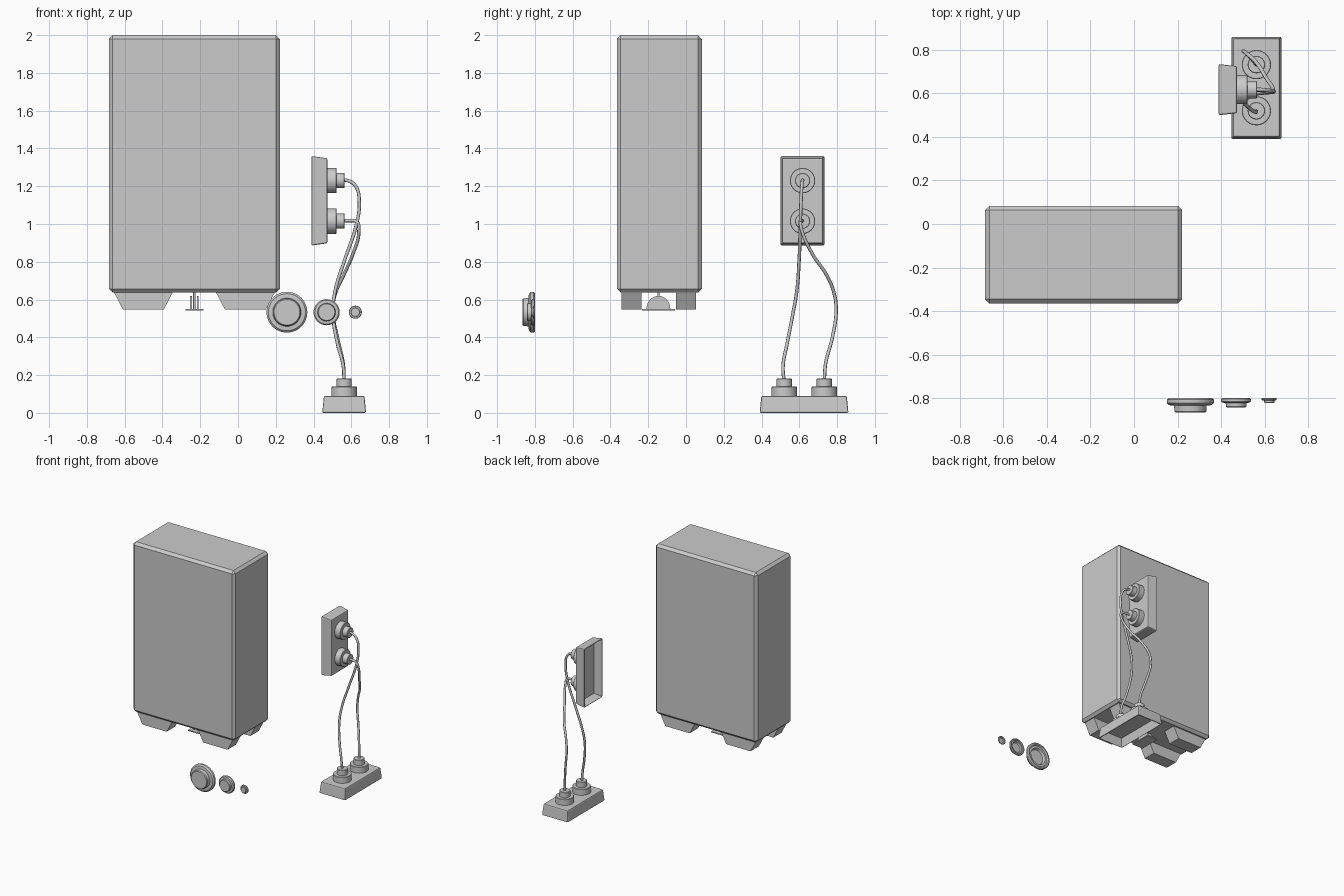
import bpy, bmesh, math
from mathutils import Matrix, Vector

if "Cube" in bpy.data.objects:
    bpy.data.objects.remove(bpy.data.objects["Cube"])


def finish(name, bm, mat=None, bevel=0, smooth=False):
    if mat:
        bm.transform(mat)
    bmesh.ops.recalc_face_normals(bm, faces=bm.faces)
    me = bpy.data.meshes.new(name)
    bm.to_mesh(me)
    bm.free()
    ob = bpy.data.objects.new(name, me)
    bpy.context.collection.objects.link(ob)
    if bevel:
        m = ob.modifiers.new("bevel", 'BEVEL')
        m.width, m.segments = bevel, 1
    if smooth:
        bpy.ops.object.select_all(action='DESELECT')
        bpy.context.view_layer.objects.active = ob
        ob.select_set(True)
        bpy.ops.object.shade_smooth_by_angle(angle=math.radians(30))
    return ob


def taper_box(bm, w, d, h, w2, d2):
    """Box from z=0 to z=h whose top is w2 x d2; returns its bottom face."""
    rings = [[bm.verts.new((sx * a / 2, sy * b / 2, z))
              for sx, sy in ((-1, -1), (1, -1), (1, 1), (-1, 1))]
             for a, b, z in ((w, d, 0), (w2, d2, h))]
    for i in range(4):
        j = (i + 1) % 4
        bm.faces.new((rings[0][i], rings[0][j], rings[1][j], rings[1][i]))
    bm.faces.new(rings[1])
    return bm.faces.new(rings[0][::-1])


def lathe(name, profile, mat, n=40):
    """Turn an (r, z) profile round z, ends closed where r = 0."""
    bm = bmesh.new()
    vs = [bm.verts.new((r, 0, z)) for r, z in profile]
    es = [bm.edges.new(p) for p in zip(vs, vs[1:])]
    bmesh.ops.spin(bm, geom=vs + es, cent=(0, 0, 0), axis=(0, 0, 1),
                   angle=2 * math.pi, steps=n, use_duplicate=False)
    bmesh.ops.remove_doubles(bm, verts=bm.verts, dist=1e-5)
    return finish(name, bm, mat, smooth=True)


def place(x, y, z, rot=None):
    m = Matrix.Translation((x, y, z))
    return m @ rot if rot else m


# speaker cabinet with chamfered edges
bm = bmesh.new()
taper_box(bm, 0.905, 0.449, 1.363, 0.905, 0.449)
finish("cabinet", bm, place(-0.231, -0.141, 0.637), bevel=0.02)

# four tapered feet
for sx in (-1, 1):
    for sy in (-1, 1):
        bm = bmesh.new()
        taper_box(bm, 0.216, 0.106, 0.092, 0.312, 0.106)
        finish("foot", bm, place(-0.231 + sx * 0.27, -0.145 + sy * 0.144, 0.547))

# centre bracket: plate, two half discs and a pin
cx, cy = -0.231, -0.146
bm = bmesh.new()
taper_box(bm, 0.096, 0.176, 0.008, 0.096, 0.176)
finish("bracket_plate", bm, place(cx, cy, 0.543))
for s in (-1, 1):
    bm = bmesh.new()
    pts = [bm.verts.new((-0.005, 0.063 * math.cos(a), 0.068 * math.sin(a)))
           for a in (math.pi * i / 20 for i in range(21))]
    f = bm.faces.new(pts)
    g = bmesh.ops.extrude_face_region(bm, geom=[f])
    bmesh.ops.translate(bm, vec=(0.01, 0, 0),
                        verts=[v for v in g["geom"] if isinstance(v, bmesh.types.BMVert)])
    finish("bracket_cheek", bm, place(cx + s * 0.018, cy, 0.551))
lathe("bracket_pin", [(0, 0), (0.006, 0), (0.006, 0.094), (0, 0.094)],
      place(cx, cy, 0.547), 16)


def socket_box(name, size, top, h, mat):
    """Tapered box, hollowed from its open underside."""
    bm = bmesh.new()
    f = taper_box(bm, *size, h, *top)
    bmesh.ops.bevel(bm, geom=bm.edges[:], offset=0.007, segments=2,
                    affect='EDGES', profile=0.5)
    f = max((f for f in bm.faces if f.calc_center_median().z < 1e-4),
            key=lambda f: f.calc_area())
    bmesh.ops.inset_region(bm, faces=[f], thickness=0.018)
    bmesh.ops.translate(bm, vec=(0, 0, h - 0.02), verts=f.verts)
    finish(name, bm, mat)


# wall box and floor box
to_x = Matrix.Rotation(math.pi / 2, 4, 'Y')
to_front = Matrix.Rotation(math.pi / 2, 4, 'X')
socket_box("wall_box", (0.474, 0.234), (0.45, 0.216), 0.084,
           place(0.389, 0.617, 1.123, to_x))
socket_box("floor_box", (0.232, 0.47), (0.214, 0.452), 0.09, place(0.562, 0.625, 0))

# stepped plugs
plug = [(0, -0.005), (0.067, -0.005), (0.067, 0.047), (0.064, 0.05), (0.04, 0.05),
        (0.04, 0.09), (0.037, 0.093), (0, 0.093)]
for z in (1.23, 1.015):
    lathe("wall_plug", plug, place(0.472, 0.617, z, to_x))
for y in (0.52, 0.732):
    lathe("floor_plug", plug, place(0.562, y, 0.089))


# two cables swept along smooth curves
def cable(name, pts):
    cu = bpy.data.curves.new(name, 'CURVE')
    cu.dimensions = '3D'
    cu.bevel_depth, cu.bevel_resolution = 0.009, 2
    cu.resolution_u = 8
    cu.use_fill_caps = True
    sp = cu.splines.new('BEZIER')
    sp.bezier_points.add(len(pts) - 1)
    for b, p in zip(sp.bezier_points, pts):
        b.co = p
        b.handle_left_type = b.handle_right_type = 'AUTO'
    ob = bpy.data.objects.new(name, cu)
    bpy.context.collection.objects.link(ob)


cable("cable_upper", [(0.55, 0.617, 1.231), (0.58, 0.617, 1.23), (0.623, 0.613, 1.2),
                      (0.642, 0.609, 1.12), (0.625, 0.605, 0.99), (0.565, 0.599, 0.81),
                      (0.513, 0.586, 0.64), (0.503, 0.565, 0.52), (0.526, 0.536, 0.37),
                      (0.557, 0.514, 0.25), (0.562, 0.518, 0.17)])
cable("cable_lower", [(0.55, 0.617, 1.015), (0.59, 0.613, 1.018), (0.63, 0.605, 1.01),
                      (0.64, 0.615, 0.96), (0.608, 0.67, 0.84), (0.56, 0.744, 0.73),
                      (0.515, 0.785, 0.63), (0.502, 0.795, 0.54), (0.526, 0.775, 0.4),
                      (0.557, 0.739, 0.26), (0.562, 0.732, 0.17)])

# three loose round drivers, same shape at falling size, hollow behind
driver = [(0, 0.03), (0.06, 0.03), (0.068, 0.012), (0.085, 0.012), (0.09, 0),
          (0.1, 0), (0.108, 0.007), (0.108, 0.022), (0.098, 0.032), (0.075, 0.034),
          (0.073, 0.06), (0.068, 0.066), (0, 0.066)]
for name, x, s in (("woofer", 0.259, 1), ("mid_driver", 0.469, 0.64), ("tweeter", 0.621, 0.32)):
    lathe(name, [(r * s, z * s) for r, z in driver],
          place(x, -0.8, 0.533, to_front), 48)
